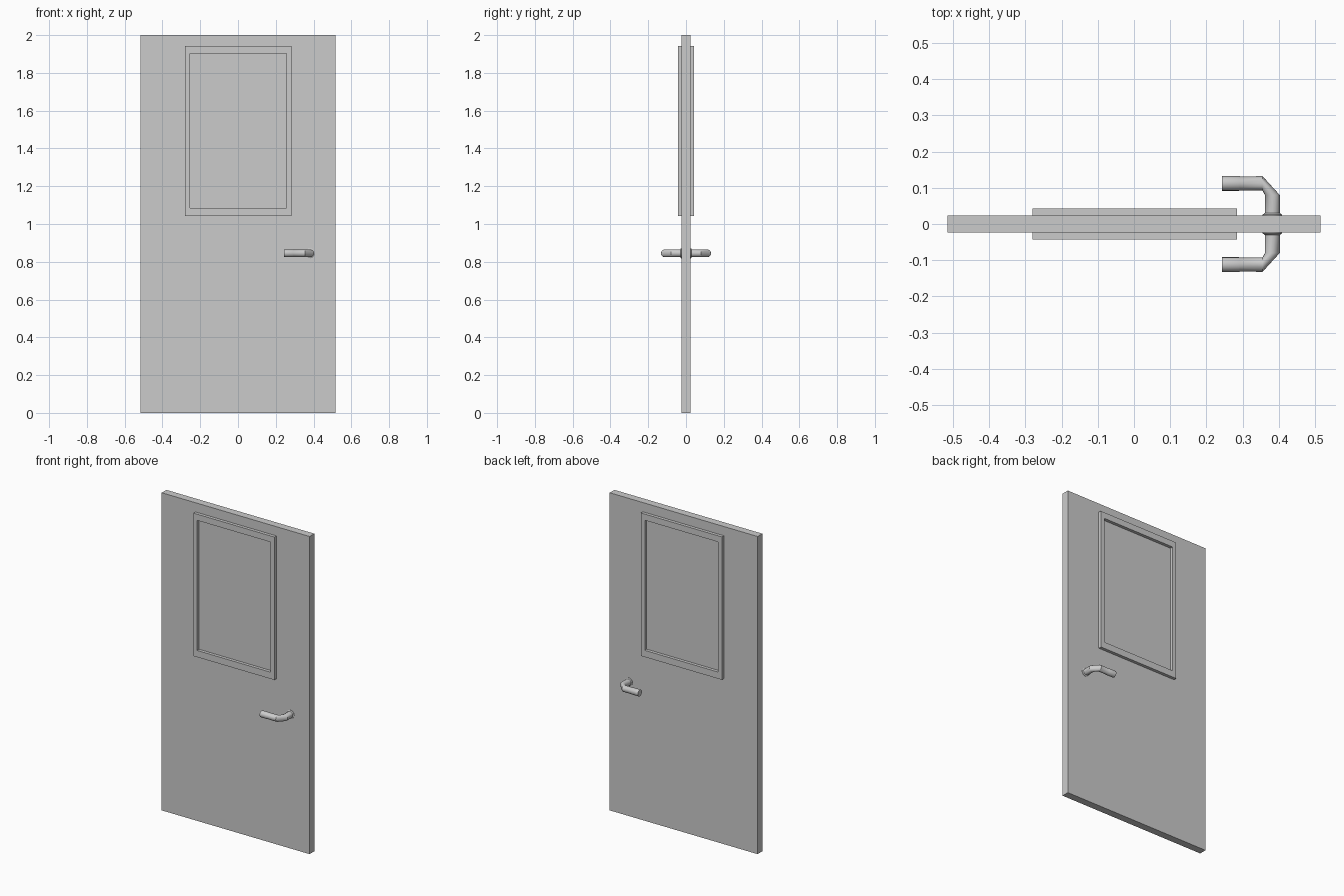
import bpy, bmesh, math
from mathutils import Vector

if "Cube" in bpy.data.objects:
    bpy.data.objects.remove(bpy.data.objects["Cube"])

W, T, H = 0.515, 0.0235, 2.0      # door half width, half thickness, height


def finish(name, bm, mirror=False):
    bmesh.ops.recalc_face_normals(bm, faces=bm.faces)
    me = bpy.data.meshes.new(name)
    bm.to_mesh(me)
    bm.free()
    ob = bpy.data.objects.new(name, me)
    bpy.context.collection.objects.link(ob)
    if mirror:
        m = ob.modifiers.new("both_sides", 'MIRROR')
        m.use_axis = (False, True, False)
        m.use_mirror_merge = False
    return ob


def loft(bm, rings):
    """Join rings of points into a skin."""
    vs = [[bm.verts.new(p) for p in r] for r in rings]
    for a, b in zip(vs, vs[1:]):
        n = len(a)
        for i in range(n):
            bm.faces.new((a[i], a[(i + 1) % n], b[(i + 1) % n], b[i]))
    return vs


def rect(x0, x1, z0, z1, y):
    return [(x0, y, z0), (x1, y, z0), (x1, y, z1), (x0, y, z1)]


# Door slab
bm = bmesh.new()
ends = loft(bm, [rect(-W, W, 0, H, -T), rect(-W, W, 0, H, T)])
for e in ends:
    bm.faces.new(e)
finish("door_panel", bm)

# Raised window frame on each face
outer = (-0.28, 0.284, 1.042, 1.942)
inner = (-0.254, 0.257, 1.084, 1.903)
bm = bmesh.new()
loft(bm, [rect(*outer, -T), rect(*outer, -0.043),
          rect(*inner, -0.043), rect(*inner, -T)])
finish("window_frame", bm, mirror=True)

# Lever handle: (x, y, direction, radius) along a bent tube, collar first
N, Z = 16, 0.845
X, Y = Vector((1, 0, 0)), Vector((0, 1, 0))
stations = [
    (0.382, -0.022, X, 0.0265), (0.382, -0.0265, X, 0.0265),
    (0.382, -0.030, X, 0.0205), (0.382, -0.080, X, 0.0205),
    (0.355, -0.112, Y * -1, 0.0200), (0.292, -0.112, Y * -1, 0.0195),
    (0.290, -0.112, Y * -1, 0.0205), (0.243, -0.112, Y * -1, 0.0205),
]
rings = []
for x, y, side, r in stations:
    c = Vector((x, y, Z))
    rings.append([c + side * r * math.cos(a) + Vector((0, 0, r * math.sin(a)))
                  for a in (2 * math.pi * i / N for i in range(N))])
bm = bmesh.new()
vs = loft(bm, rings)
bm.faces.new(vs[0])
bm.faces.new(vs[-1])
handle = finish("lever_handle", bm, mirror=True)
bpy.context.view_layer.objects.active = handle
handle.select_set(True)
bpy.ops.object.shade_smooth_by_angle(angle=math.radians(30))
